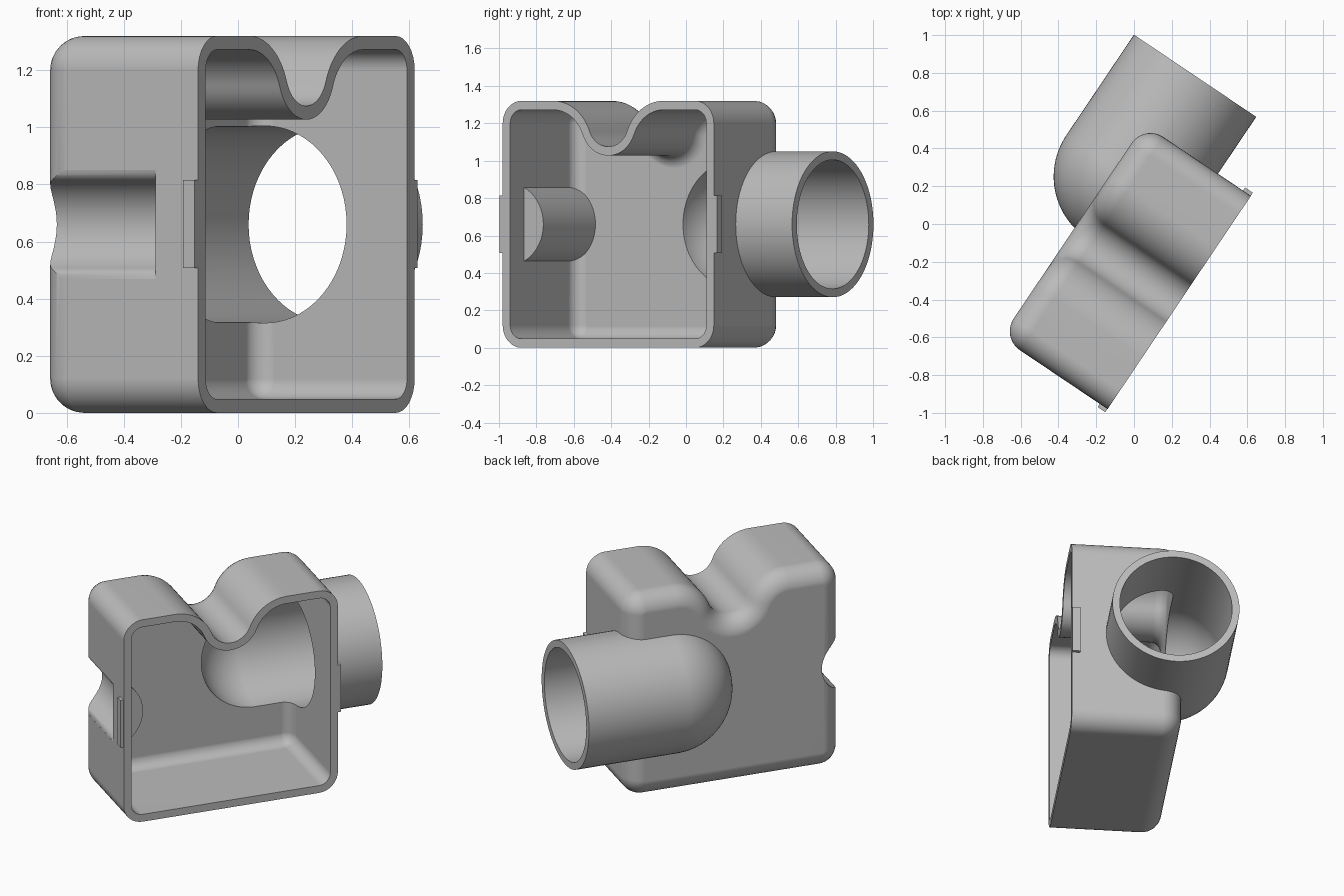
import bpy, bmesh, math
from mathutils import Matrix

if "Cube" in bpy.data.objects:
    bpy.data.objects.remove(bpy.data.objects["Cube"])

# Local frame: x = length of the box, y = depth from the open face, z = up
L, H, D, WALL, MID = 1.36, 1.32, 0.68, 0.048, 0.66
CORNER, CREST, VALLEY = 0.12, 0.25, 0.13           # profile radii
NOTCH_BOTTOM = 1.075
TUBE_Y, TUBE_START, TUBE_END, TUBE_R, BORE_R = 0.60, 1.08, 1.723, 0.39, 0.345

grey = bpy.data.materials.new("grey plastic")
grey.diffuse_color = (0.5, 0.5, 0.5, 1)
grey.use_nodes = True
grey.node_tree.nodes["Principled BSDF"].inputs["Base Color"].default_value = grey.diffuse_color


def arc(cx, cz, r, a0, a1, n):
    return [(cx + r * math.cos(math.radians(a0 + (a1 - a0) * i / n)),
             cz + r * math.sin(math.radians(a0 + (a1 - a0) * i / n))) for i in range(n + 1)]


def box_profile(o):
    """Rounded rectangle with a valley in the top, offset inwards by o."""
    c, m = CORNER, L / 2
    vz, cz = NOTCH_BOTTOM + VALLEY, H - CREST
    half = math.sqrt((CREST + VALLEY) ** 2 - (vz - cz) ** 2)
    t = math.degrees(math.atan2(vz - cz, half))
    r = c - o
    return (arc(c, c, r, 180, 270, 8) + arc(L - c, c, r, 270, 360, 8)
            + arc(L - c, H - c, r, 0, 90, 8)
            + arc(m + half, cz, CREST - o, 90, 180 - t, 14)
            + arc(m, vz, VALLEY + o, -t, -180 + t, 20)[1:-1]
            + arc(m - half, cz, CREST - o, t, 90, 14)
            + arc(c, H - c, r, 90, 180, 8))


def groove_profile(o):
    """Hollow with softly rounded lips, grown outwards by o."""
    c, r, lip = -0.045, 0.17, 0.05
    lz = math.sqrt((r + lip) ** 2 - (lip - c) ** 2)
    t = math.degrees(math.atan2(lz, lip - c))
    pts = arc(c, 0, r + o, -t, t, 28)
    if o == 0:
        pts = arc(lip, -lz, lip, 172, 180 - t, 6)[:-1] + pts + arc(lip, lz, lip, t - 180, -172, 6)[1:]
    pts = [(-0.1, pts[0][1])] + pts + [(-0.1, pts[-1][1])]
    return [(x, z + MID) for x, z in pts]


def finish(bm, name):
    bmesh.ops.recalc_face_normals(bm, faces=bm.faces)
    me = bpy.data.meshes.new(name)
    bm.to_mesh(me)
    bm.free()
    me.materials.append(grey)
    ob = bpy.data.objects.new(name, me)
    bpy.context.collection.objects.link(ob)
    return ob


def loft(name, rings):
    """Skin closed rings of 3D points and cap both ends."""
    bm = bmesh.new()
    vs = [[bm.verts.new(p) for p in ring] for ring in rings]
    n = len(vs[0])
    for a, b in zip(vs, vs[1:]):
        for i in range(n):
            bm.faces.new((a[i], a[(i + 1) % n], b[(i + 1) % n], b[i]))
    bm.faces.new(vs[0])
    bm.faces.new(vs[-1])
    return finish(bm, name)


def shell_body(name, o, y0, y1):
    """Box profile swept in depth with a rounded back edge."""
    r = CORNER - o
    steps = [(y0, o)]
    for i in range(9):
        a = math.radians(86 * i / 8)
        steps.append((y1 - r + r * math.sin(a), o + r * (1 - math.cos(a))))
    steps[-1] = (y1, steps[-1][1])
    return loft(name, [[(x, y, z) for x, z in box_profile(s)] for y, s in steps])


def capsule(name, r, end, n=72):
    """Pipe along x with a ball-shaped closed start."""
    prof = [(TUBE_START - r * math.cos(math.radians(a)), r * math.sin(math.radians(a)))
            for a in range(3, 91, 3)] + [(end, r)]
    return loft(name, [[(x, TUBE_Y + q * math.cos(2 * math.pi * i / n),
                         MID + q * math.sin(2 * math.pi * i / n)) for i in range(n)]
                       for x, q in prof])


def groove(name, o):
    return loft(name, [[(x, y, z) for x, z in groove_profile(o)] for y in (0.18 - o, 0.9)])


def boolean(ob, other, op):
    m = ob.modifiers.new(op, 'BOOLEAN')
    m.operation, m.object, m.solver = op, other, 'EXACT'
    bpy.context.view_layer.objects.active = ob
    bpy.ops.object.modifier_apply(modifier=m.name)
    bpy.data.objects.remove(other)


# Hollow space: box interior around the groove, plus the pipe bore
cavity = shell_body("cavity", WALL, -0.1, D - WALL)
boolean(cavity, groove("groove_wall", WALL), 'DIFFERENCE')
boolean(cavity, capsule("bore", BORE_R, TUBE_END + 0.1), 'UNION')

# Housing: outer box, pipe, side groove, then hollowed out
housing = shell_body("housing_with_pipe", 0, 0, D)
boolean(housing, groove("side_groove", 0), 'DIFFERENCE')
boolean(housing, capsule("pipe", TUBE_R, TUBE_END), 'UNION')
boolean(housing, cavity, 'DIFFERENCE')

# Small catches on both ends of the open rim
parts = [housing]
for name, x0, x1 in (("left_catch", -0.02, 0.005), ("right_catch", L - 0.005, L + 0.02)):
    parts.append(loft(name, [[(x0, y, 0.507), (x1, y, 0.507), (x1, y, 0.815), (x0, y, 0.815)]
                             for y in (0.001, 0.05)]))

# Smooth the housing and turn everything into place
bpy.ops.object.select_all(action='DESELECT')
housing.select_set(True)
bpy.context.view_layer.objects.active = housing
bpy.ops.object.shade_smooth_by_angle(angle=math.radians(30))
wn = housing.modifiers.new("clean_normals", 'WEIGHTED_NORMAL')
wn.keep_sharp = True
place = Matrix.Translation((-0.14, -0.98, 0)) @ Matrix.Rotation(math.atan2(0.83, 0.558), 4, 'Z')
for ob in parts:
    ob.data.transform(place)
